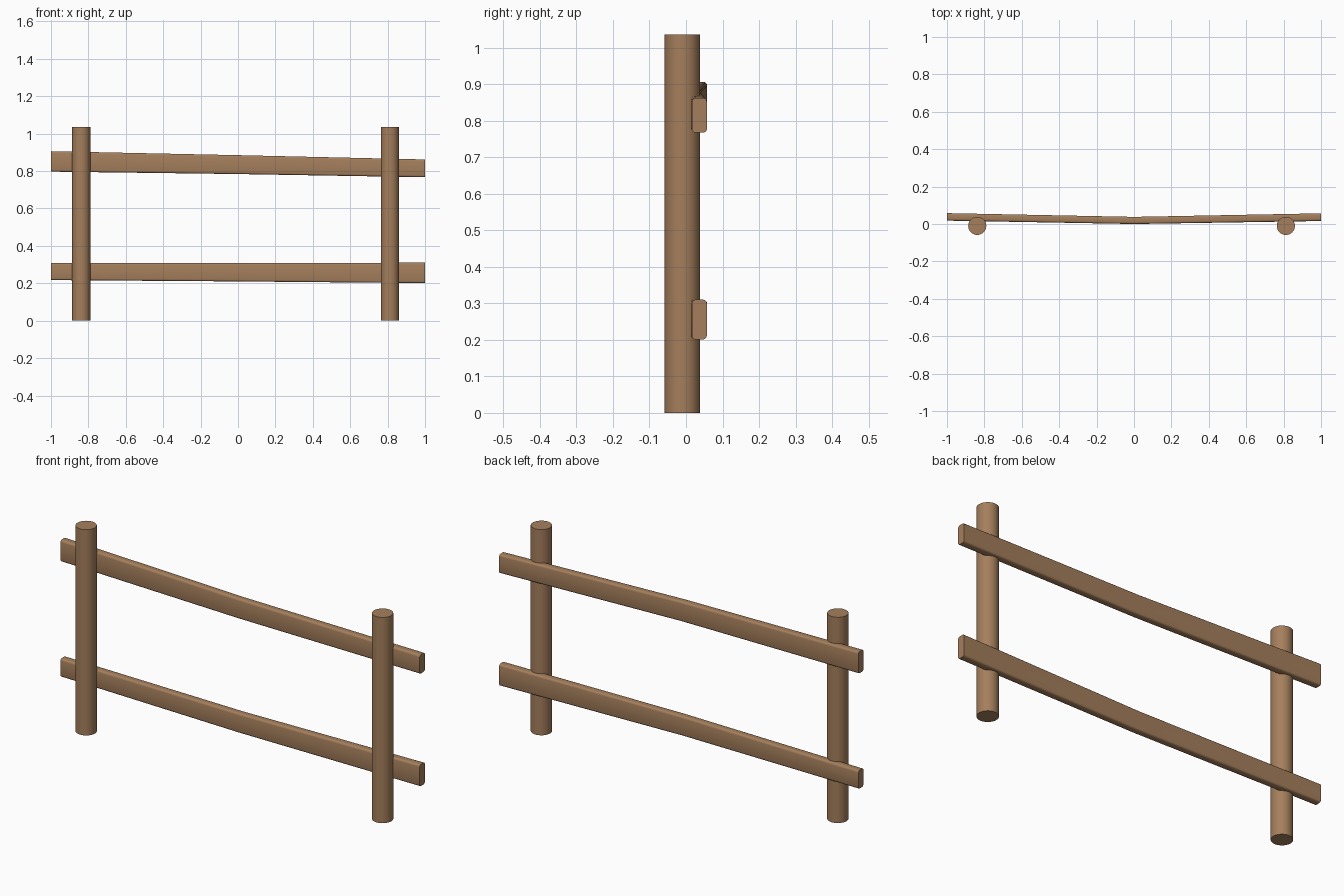
import bpy, bmesh, math

if "Cube" in bpy.data.objects:
    bpy.data.objects.remove(bpy.data.objects["Cube"])

wood = bpy.data.materials.new("brown wood")
wood.diffuse_color = (0.376, 0.212, 0.107, 1)
wood.use_nodes = True
wood.node_tree.nodes["Principled BSDF"].inputs["Base Color"].default_value = wood.diffuse_color


def finish(obj, angle):
    obj.data.materials.append(wood)
    bpy.ops.object.select_all(action='DESELECT')
    obj.select_set(True)
    bpy.context.view_layer.objects.active = obj
    bpy.ops.object.shade_smooth_by_angle(angle=math.radians(angle))


def post(name, x):
    bpy.ops.mesh.primitive_cylinder_add(vertices=32, radius=0.0485, depth=1.035,
                                        location=(x, -0.0100, 0.5175))
    obj = bpy.context.object
    obj.name = name
    finish(obj, 35)


def section(y0, y1, z0, z1, r=0.01, steps=3):
    """Rounded rectangle outline in the y-z plane."""
    corners = [(y1 - r, z1 - r), (y0 + r, z1 - r), (y0 + r, z0 + r), (y1 - r, z0 + r)]
    pts = []
    for i, (cy, cz) in enumerate(corners):
        for k in range(steps + 1):
            a = math.pi / 2 * (i + k / steps)
            pts.append((cy + r * math.cos(a), cz + r * math.sin(a)))
    return pts


def rail(name, stations):
    """Loft a rounded plank through (x, y0, y1, z0, z1) stations."""
    bm = bmesh.new()
    rings = [[bm.verts.new((s[0], y, z)) for y, z in section(*s[1:])] for s in stations]
    n = len(rings[0])
    for a, b in zip(rings, rings[1:]):
        for i in range(n):
            j = (i + 1) % n
            bm.faces.new((a[i], a[j], b[j], b[i]))
    bm.faces.new(rings[0])
    bm.faces.new(rings[-1])
    bmesh.ops.recalc_face_normals(bm, faces=bm.faces)
    mesh = bpy.data.meshes.new(name)
    bm.to_mesh(mesh)
    bm.free()
    obj = bpy.data.objects.new(name, mesh)
    bpy.context.collection.objects.link(obj)
    finish(obj, 35)


# Upright posts
post("left_post", -0.838)
post("right_post", 0.812)

# Rails, slightly bowed toward the front in the middle
rail("upper_rail", [(-1, 0.018, 0.058, 0.797, 0.906),
                    (0, 0.0, 0.038, 0.784, 0.885),
                    (1, 0.016, 0.057, 0.767, 0.862)])
rail("lower_rail", [(-1, 0.018, 0.058, 0.217, 0.309),
                    (0, 0.0, 0.038, 0.210, 0.309),
                    (1, 0.016, 0.057, 0.201, 0.310)])
